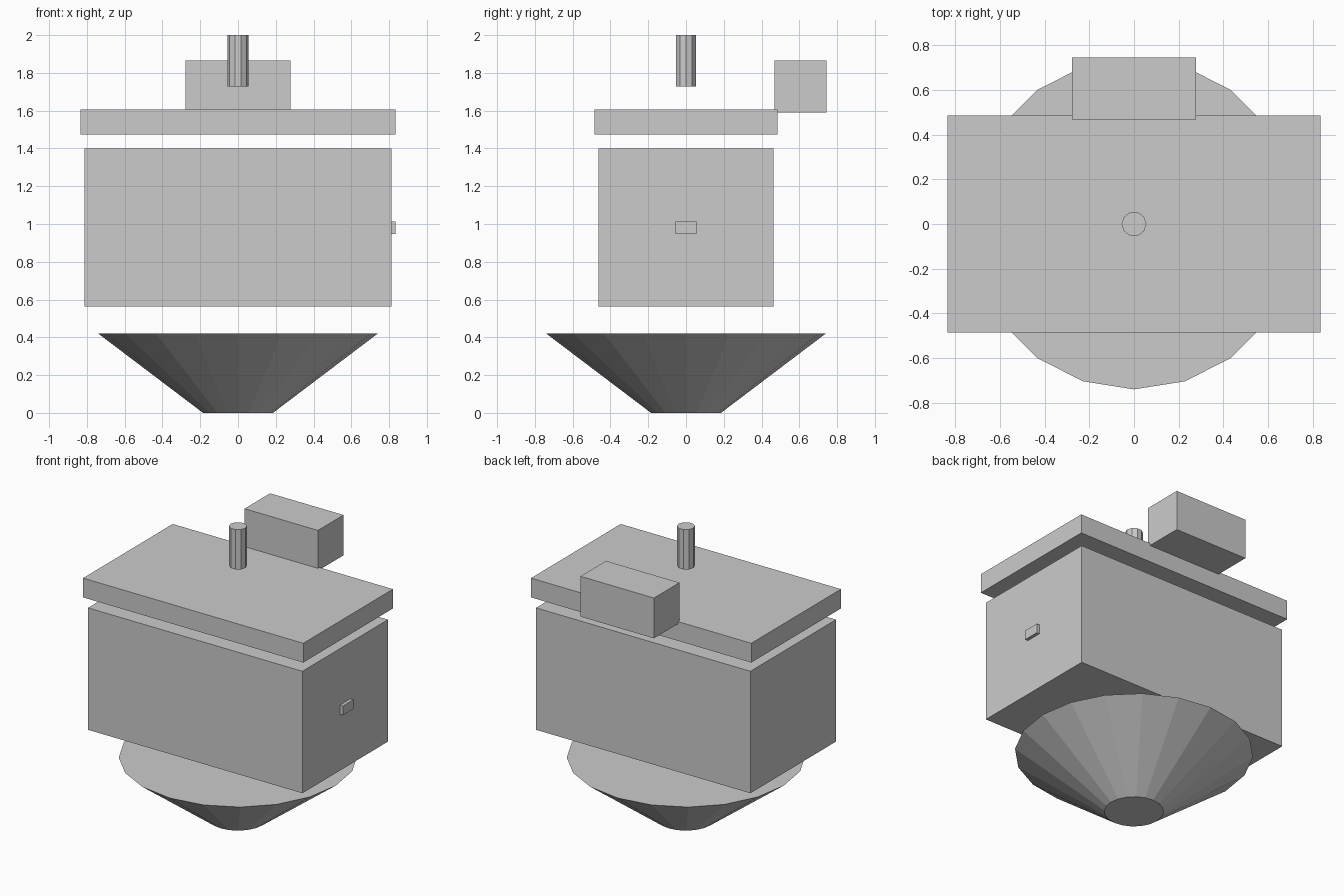
import bpy
from math import pi

if "Cube" in bpy.data.objects:
    bpy.data.objects.remove(bpy.data.objects["Cube"])


def box(name, x, y, z):
    """Axis-aligned box from (min, max) ranges."""
    bpy.ops.mesh.primitive_cube_add(
        size=1, location=[(a + b) / 2 for a, b in (x, y, z)])
    ob = bpy.context.object
    ob.name = name
    ob.scale = [b - a for a, b in (x, y, z)]
    bpy.ops.object.transform_apply(location=False, rotation=False, scale=True)
    return ob


def frustum(name, sides, r_bottom, r_top, z0, z1):
    """Capped low-poly cone or cylinder with a corner on the x axis."""
    bpy.ops.mesh.primitive_cone_add(
        vertices=sides, radius1=r_bottom, radius2=r_top, depth=z1 - z0,
        location=(0, 0, (z0 + z1) / 2), rotation=(0, 0, pi / 2))
    bpy.context.object.name = name


# Flared funnel base
frustum("funnel_base", 20, 0.185, 0.74, 0, 0.42)

# Main body and the small latch on its right side
box("body", (-0.812, 0.812), (-0.463, 0.463), (0.564, 1.399))
box("side_latch", (0.79, 0.834), (-0.056, 0.056), (0.948, 1.012))

# Lid plate hovering above the body
box("lid", (-0.834, 0.834), (-0.485, 0.485), (1.473, 1.605))

# Block on the rear edge of the lid
box("rear_block", (-0.278, 0.278), (0.468, 0.744), (1.589, 1.865))

# Ten-sided peg above the lid
frustum("top_peg", 10, 0.0556, 0.0556, 1.727, 2.0)
